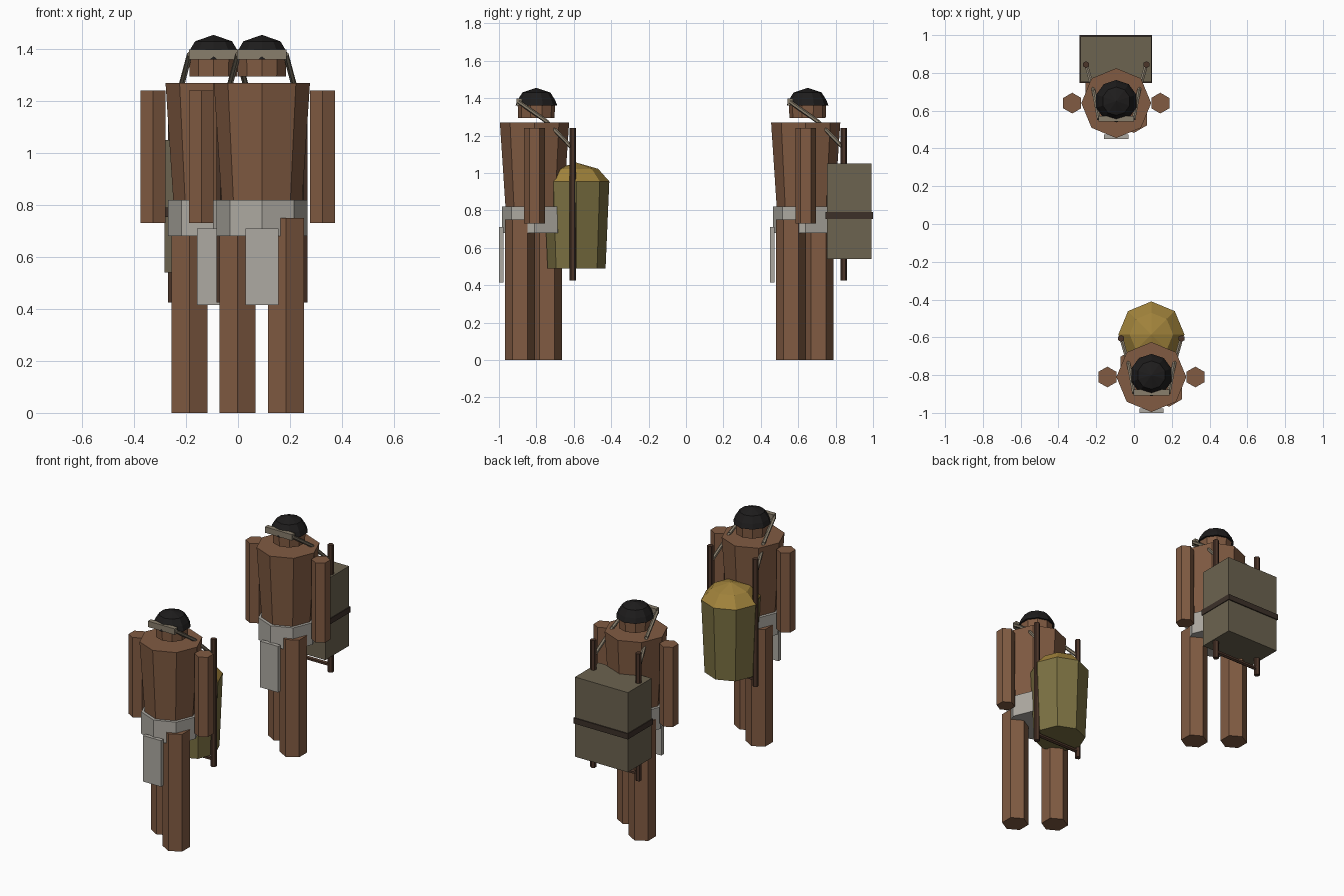
import bpy, bmesh, math
from mathutils import Vector

if "Cube" in bpy.data.objects:
    bpy.data.objects.remove(bpy.data.objects["Cube"])


def material(name, rgb):
    m = bpy.data.materials.new(name)
    m.diffuse_color = (*rgb, 1)
    m.use_nodes = True
    m.node_tree.nodes["Principled BSDF"].inputs["Base Color"].default_value = m.diffuse_color
    return m


SKIN = material("skin", (0.22, 0.105, 0.055))
HAIR = material("hair", (0.013, 0.012, 0.012))
CLOTH = material("cloth", (0.42, 0.40, 0.36))
STRAP = material("strap", (0.25, 0.21, 0.15))
WOOD = material("wood", (0.07, 0.035, 0.022))
SACK = material("sack", (0.20, 0.165, 0.055))
GRAIN = material("grain", (0.36, 0.23, 0.045))
BALE = material("bale", (0.15, 0.125, 0.08))
CORD = material("cord", (0.045, 0.03, 0.022))


def finish(bm, name, mat):
    bmesh.ops.recalc_face_normals(bm, faces=bm.faces)
    me = bpy.data.meshes.new(name)
    bm.to_mesh(me)
    bm.free()
    me.materials.append(mat)
    ob = bpy.data.objects.new(name, me)
    bpy.context.collection.objects.link(ob)
    return ob


def lathe(name, mat, x, y, profile, sides):
    """Flat-faced turned form from (radius, z) pairs; first corner at +y."""
    bm = bmesh.new()
    rings = []
    for r, z in profile:
        n = sides if r > 0 else 1
        rings.append([bm.verts.new((x - r * math.sin(math.tau * i / sides),
                                    y + r * math.cos(math.tau * i / sides), z)) for i in range(n)])
    for a, b in zip(rings, rings[1:]):
        for i in range(sides):
            j = (i + 1) % sides
            if len(b) == 1:
                bm.faces.new((a[i], a[j], b[0]))
            else:
                bm.faces.new((a[i], a[j], b[j], b[i]))
    for ring in (rings[0], rings[-1]):
        if len(ring) > 1:
            bm.faces.new(ring)
    return finish(bm, name, mat)


def box(name, mat, centre, size):
    bm = bmesh.new()
    bmesh.ops.create_cube(bm, size=1)
    bmesh.ops.scale(bm, vec=size, verts=bm.verts)
    bmesh.ops.translate(bm, vec=centre, verts=bm.verts)
    return finish(bm, name, mat)


def rod(name, mat, a, b, radius, sides=6):
    a, b = Vector(a), Vector(b)
    bm = bmesh.new()
    bmesh.ops.create_cone(bm, cap_ends=True, segments=sides, radius1=radius,
                          radius2=radius, depth=(b - a).length)
    rot = (b - a).to_track_quat('Z', 'Y').to_matrix()
    bmesh.ops.rotate(bm, matrix=rot, verts=bm.verts)
    bmesh.ops.translate(bm, vec=(a + b) / 2, verts=bm.verts)
    return finish(bm, name, mat)


def porter(tag, x, y):
    # body
    lathe(tag + "_torso", SKIN, x, y, [(0.15, 0.74), (0.185, 1.27)], 8)
    lathe(tag + "_waist_cloth", CLOTH, x, y, [(0.175, 0.68), (0.175, 0.82)], 8)
    box(tag + "_front_flap", CLOTH, (x, y - 0.178, 0.563), (0.128, 0.025, 0.295))
    # head and hair
    lathe(tag + "_head", SKIN, x, y + 0.01, [(0.097, 1.295), (0.1, 1.365), (0.065, 1.42)], 10)
    lathe(tag + "_hair", HAIR, x, y + 0.01,
          [(0.112, 1.36), (0.1, 1.39), (0.075, 1.43), (0, 1.455)], 10)
    box(tag + "_head_band", STRAP, (x, y - 0.082, 1.38), (0.19, 0.03, 0.038))
    for s, side in ((-1, "left"), (1, "right")):
        # limbs, right leg stepping forward
        lathe(f"{tag}_{side}_leg", SKIN, x + s * 0.093, y - 0.005 - s * 0.073,
              [(0.08, 0), (0.08, 0.75)], 6)
        lathe(f"{tag}_{side}_arm", SKIN, x + s * 0.233, y, [(0.055, 0.73), (0.055, 1.24)], 6)
        # carrying strap from forehead to frame
        path = [(x + s * 0.092, y - 0.085, 1.38), (x + s * 0.12, y + 0.065, 1.275),
                (x + s * 0.158, y + 0.2, 1.135)]
        for k in range(2):
            rod(f"{tag}_{side}_strap_{k + 1}", STRAP, path[k], path[k + 1], 0.011)
        # back frame upright
        rod(f"{tag}_{side}_frame_pole", WOOD, (x + s * 0.16, y + 0.204, 0.425),
            (x + s * 0.16, y + 0.204, 1.24), 0.018)
    for k, z in enumerate((0.47, 0.78)):
        rod(f"{tag}_frame_bar_{k + 1}", WOOD, (x - 0.17, y + 0.204, z),
            (x + 0.17, y + 0.204, z), 0.013)


# front porter with a filled sack
porter("front_porter", 0.092, -0.81)
lathe("sack", SACK, 0.092, -0.585, [(0.155, 0.49), (0.175, 0.955)], 8)
lathe("sack_contents", GRAIN, 0.092, -0.585, [(0.175, 0.955), (0.115, 1.022), (0, 1.055)], 8)

# rear porter with a tied bale
porter("rear_porter", -0.094, 0.64)
box("bale", BALE, (-0.096, 0.873, 0.795), (0.375, 0.24, 0.51))
box("bale_cord", CORD, (-0.096, 0.873, 0.772), (0.385, 0.254, 0.036))
